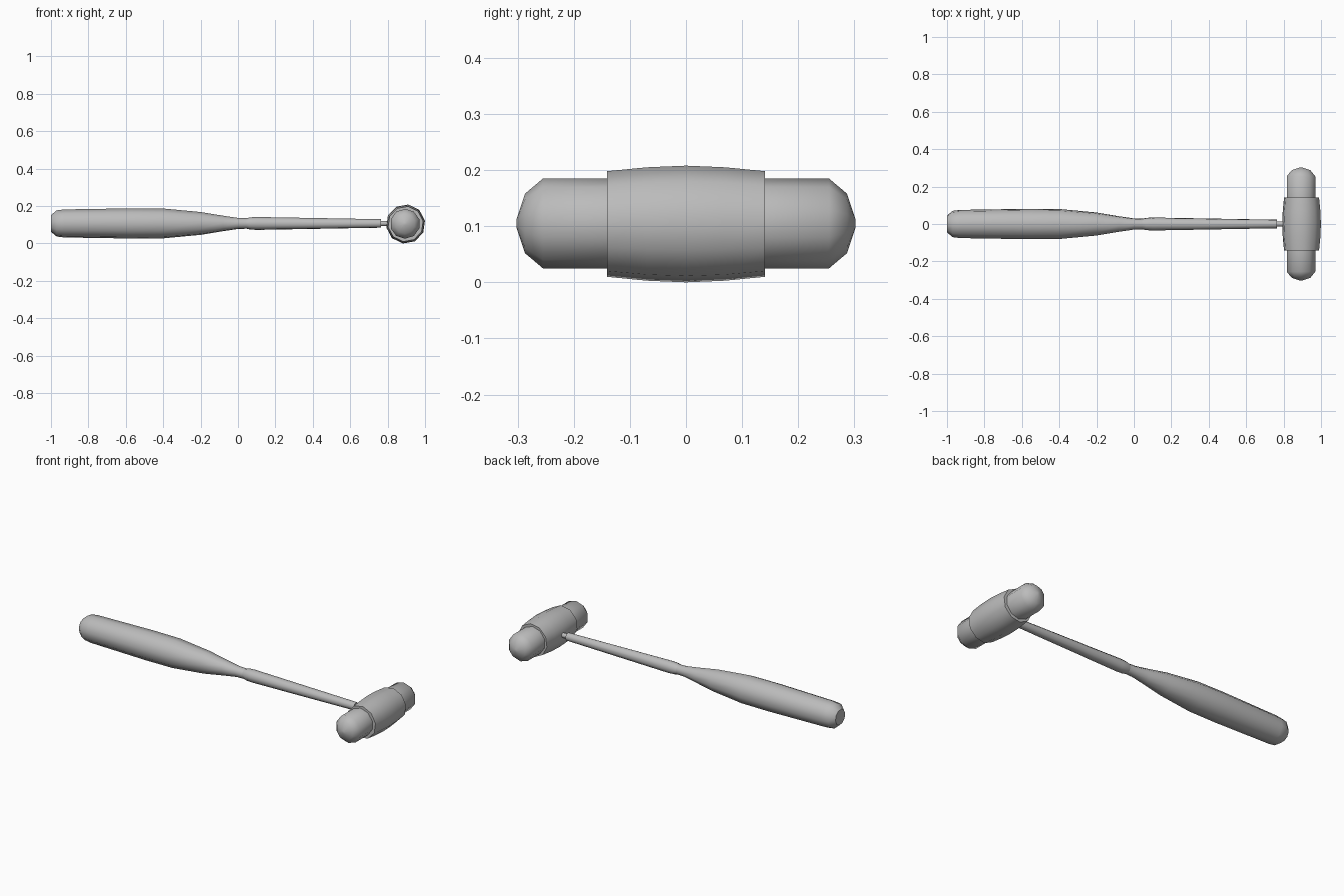
import bpy, bmesh, math
from mathutils import Matrix, Vector

old = bpy.data.objects.get("Cube")
if old:
    bpy.data.objects.remove(old)

grey = bpy.data.materials.new("plain grey")
grey.use_nodes = True
colour = (0.5, 0.5, 0.5, 1)
grey.diffuse_color = colour
grey.node_tree.nodes["Principled BSDF"].inputs["Base Color"].default_value = colour

HEAD_X, AXIS_Z = 0.896, 0.104


def lathe(name, profile, axis, origin, sides=10, turn=0.0, angle=40):
    """Closed solid of revolution from (distance, radius) pairs along an axis."""
    along = Vector(axis)
    up = Vector((0, 0, 1))
    side = along.cross(up)
    bm = bmesh.new()
    rings = []
    for d, r in profile:
        ring = []
        for i in range(sides):
            a = math.radians(turn) + math.tau * i / sides
            ring.append(bm.verts.new(along * d + (side * math.cos(a) + up * math.sin(a)) * r))
        rings.append(ring)
    for a, b in zip(rings, rings[1:]):
        for i in range(sides):
            j = (i + 1) % sides
            bm.faces.new((a[i], a[j], b[j], b[i]))
    bm.faces.new(rings[0])
    bm.faces.new(rings[-1])
    bmesh.ops.recalc_face_normals(bm, faces=bm.faces)
    mesh = bpy.data.meshes.new(name)
    bm.to_mesh(mesh)
    bm.free()
    mesh.materials.append(grey)
    obj = bpy.data.objects.new(name, mesh)
    obj.location = origin
    bpy.context.collection.objects.link(obj)
    bpy.ops.object.select_all(action="DESELECT")
    obj.select_set(True)
    bpy.context.view_layer.objects.active = obj
    bpy.ops.object.shade_smooth_by_angle(angle=math.radians(angle))
    return obj


# Swelling grip that narrows towards the shaft
lathe("grip", [(-1, 0.045), (-0.97, 0.071), (-0.93, 0.076), (-0.57, 0.082), (-0.4, 0.081),
               (-0.2, 0.062), (-0.08, 0.042), (0, 0.03), (0.06, 0.028)],
      (1, 0, 0), (0, 0, AXIS_Z + 0.003), turn=8)

# Tapered shaft with a small flare at the grip, and the thin neck
lathe("shaft", [(0.035, 0.026), (0.065, 0.033), (0.1, 0.035), (0.765, 0.023)],
      (1, 0, 0), (0, 0, AXIS_Z + 0.003), turn=8)
lathe("neck", [(0.75, 0.014), (0.83, 0.014)], (1, 0, 0), (0, 0, AXIS_Z + 0.003))

# Barrel-shaped middle of the head
lathe("head_barrel", [(-0.141, 0.095), (-0.07, 0.102), (0, 0.105), (0.07, 0.102), (0.141, 0.095)],
      (0, 1, 0), (HEAD_X, 0, AXIS_Z), turn=82)

# Rounded striking tips, front and back
for name, direction in (("front_tip", -1), ("back_tip", 1)):
    lathe(name, [(0.13, 0.08), (0.255, 0.08), (0.287, 0.053), (0.302, 0.008)],
          (0, direction, 0), (HEAD_X - 0.003, 0, AXIS_Z + 0.001), turn=90, angle=50)
